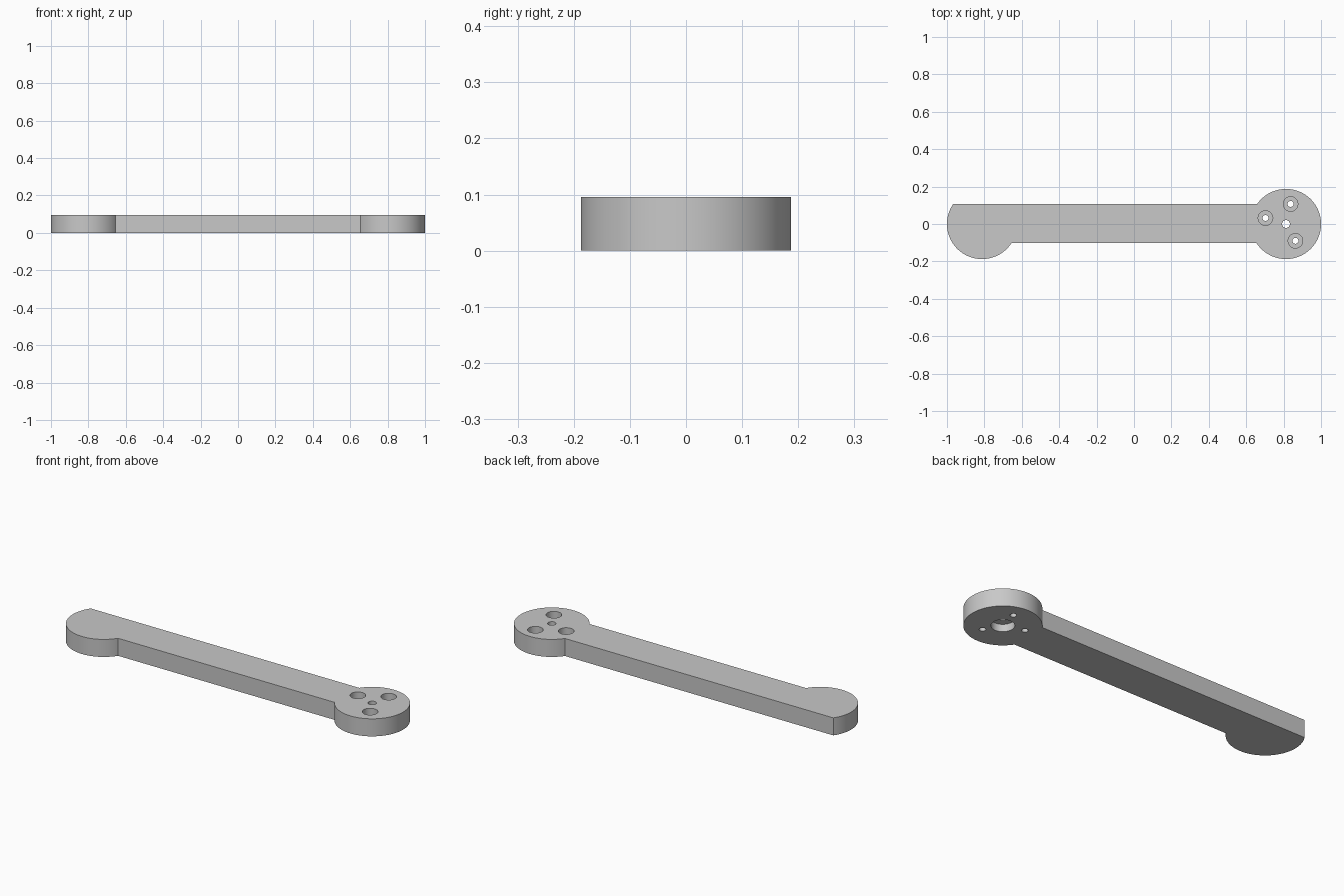
import bpy
import bmesh
from math import asin, cos, pi, sin

cube = bpy.data.objects.get("Cube")
if cube:
    bpy.data.objects.remove(cube, do_unlink=True)

HEIGHT = 0.096
RADIUS = 0.1875          # rounded ends
END_X = 1 - RADIUS
BACK, FRONT = 0.107, 0.102   # arm edges behind and before the axis

grey = bpy.data.materials.new("plain_grey")
grey.use_nodes = True
grey.diffuse_color = (0.58, 0.58, 0.58, 1)
grey.node_tree.nodes["Principled BSDF"].inputs["Base Color"].default_value = grey.diffuse_color


def arc(cx, start, end, steps=72):
    angles = [start + (end - start) * i / steps for i in range(steps + 1)]
    return [(cx + RADIUS * cos(a), RADIUS * sin(a)) for a in angles]


def link_mesh(name, bm):
    mesh = bpy.data.meshes.new(name)
    bm.to_mesh(mesh)
    bm.free()
    obj = bpy.data.objects.new(name, mesh)
    bpy.context.collection.objects.link(obj)
    mesh.materials.append(grey)
    return obj


# Arm: full disc on the left end, trimmed disc on the other
back_angle = asin(BACK / RADIUS)
front_angle = asin(FRONT / RADIUS)
outline = arc(END_X, front_angle - pi, pi - back_angle)
outline += arc(-END_X, pi - back_angle, 2 * pi - front_angle)

bm = bmesh.new()
base = bm.faces.new([bm.verts.new((x, y, 0)) for x, y in outline])
top = bmesh.ops.extrude_face_region(bm, geom=[base])["geom"]
bmesh.ops.translate(bm, vec=(0, 0, HEIGHT),
                    verts=[v for v in top if isinstance(v, bmesh.types.BMVert)])
bmesh.ops.recalc_face_normals(bm, faces=bm.faces)
arm = link_mesh("lever_arm", bm)
bpy.context.view_layer.objects.active = arm
arm.select_set(True)


def drill(x, y, radius, low, high):
    """Cut a round hole in the arm between two heights."""
    bm = bmesh.new()
    bmesh.ops.create_cone(bm, cap_ends=True, segments=48, radius1=radius,
                          radius2=radius, depth=high - low)
    bmesh.ops.translate(bm, vec=(x, y, (low + high) / 2), verts=bm.verts)
    cutter = link_mesh("hole_cutter", bm)
    cutter.hide_render = True
    mod = arm.modifiers.new("hole", "BOOLEAN")
    mod.operation = "DIFFERENCE"
    mod.solver = "EXACT"
    mod.object = cutter
    bpy.ops.object.modifier_apply(modifier=mod.name)
    bpy.data.objects.remove(cutter, do_unlink=True)


BELOW, ABOVE = -0.05, HEIGHT + 0.05

# Shaft hole with a wide bore underneath
drill(END_X, 0, 0.021, BELOW, ABOVE)
drill(END_X, 0, 0.057, BELOW, 0.04)

# Screw holes with counterbores on top
for x, y in [(0.837, 0.107), (0.703, 0.032), (0.863, -0.09)]:
    drill(x, y, 0.016, BELOW, ABOVE)
    drill(x, y, 0.039, 0.045, ABOVE)

bpy.ops.object.shade_smooth_by_angle(angle=pi / 6)
